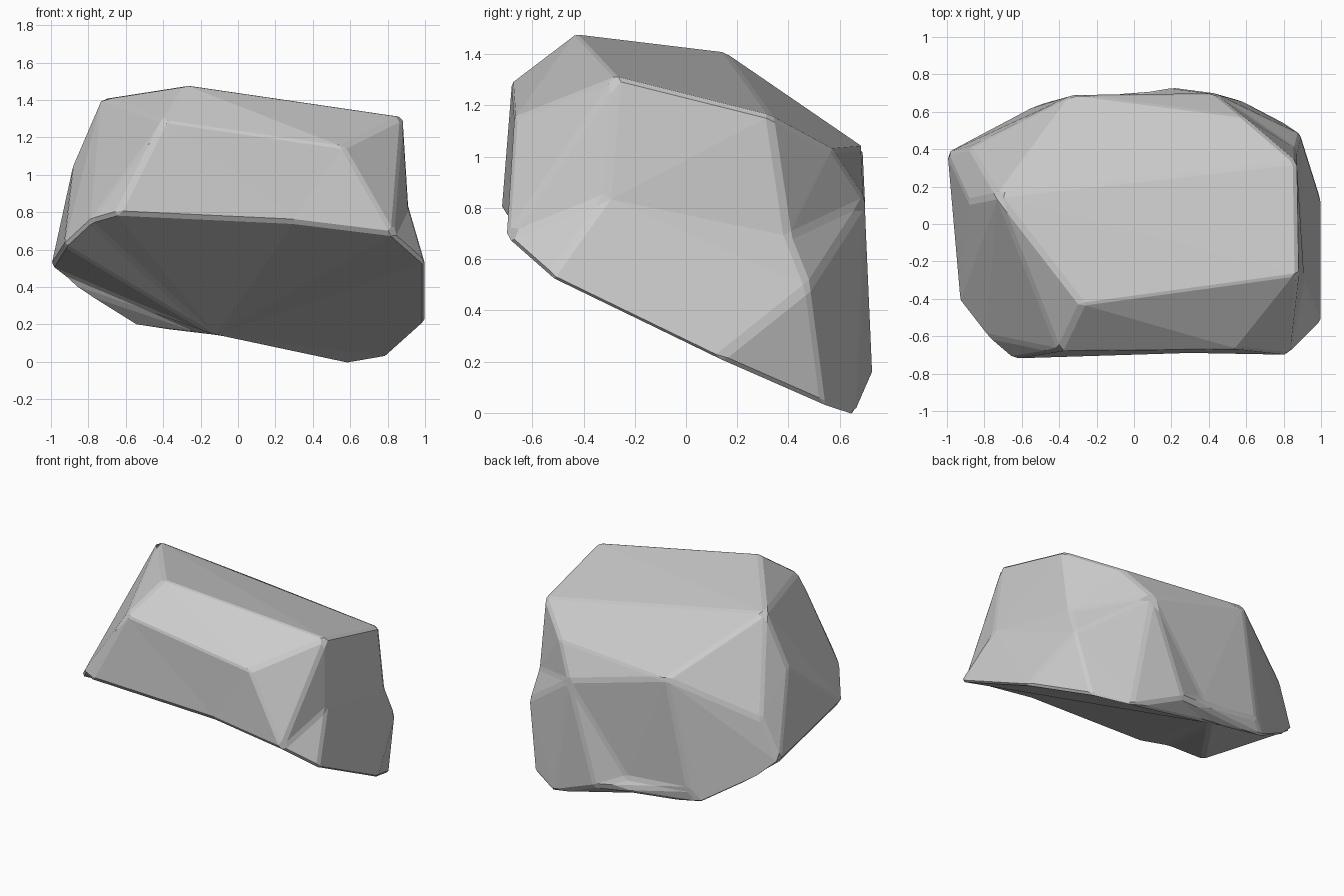
import bpy
import bmesh
from mathutils import Vector

default_cube = bpy.data.objects.get("Cube")
if default_cube:
    bpy.data.objects.remove(default_cube, do_unlink=True)

# Outer corners of the boulder
corners = dict(
    # crown
    crown_left=(-.73, .15, 1.41), peak=(-.28, -.43, 1.48),
    crown_front=(.88, -.27, 1.31), crown_back=(.87, .33, 1.16),
    # front brow and lip
    brow_left=(-.4, -.68, 1.29), brow_right=(.56, -.67, 1.15),
    lip_end=(-.93, -.42, .62), lip_bend=(-.79, -.6, .75), lip_left=(-.65, -.72, .79),
    lip_right=(.83, -.7, .68), lip_corner=(1, -.53, .53),
    # left flank
    flank_top=(-.88, .12, 1.06), flank_back=(-.88, .41, .79),
    flank_tip=(-1, .38, .51), flank_low=(-.87, .45, .39),
    # back wall
    wall_left=(-.33, .69, 1.04), wall_right=(.43, .7, .83), wall_top=(.59, .57, 1.03),
    wall_low=(-.47, .65, .28), wall_bulge=(.2, .73, .15),
    # base and right flank
    base_left=(-.55, .62, .19), base_back=(.57, .66, -.01), base_right=(.8, .54, .03),
    flank_bottom=(1, .13, .21), flank_knee=(.89, .48, .49),
)

# Sunken corners: name, position, side it lies on, outer corners around it
dents = [
    ("right_hollow", (.91, -.31, .84), (1, 0, 0),
     "crown_front lip_right lip_corner flank_bottom flank_knee crown_back"),
    ("back_hollow", (.87, .4, .69), (.8, .6, 0),
     "crown_back flank_knee right_hollow wall_right wall_top"),
    ("base_hollow", (-.13, .6, .14), (0, 0, -1),
     "lip_end lip_bend lip_left lip_right lip_corner flank_bottom base_right "
     "base_back base_left flank_tip flank_low wall_low wall_bulge"),
    ("wall_hollow", (-.01, .67, .25), (0, 1, 0),
     "wall_left wall_right wall_low wall_bulge base_hollow"),
    ("lip_hollow", (.3, -.69, .745), (0, -1, 0),
     "brow_left brow_right lip_left lip_right base_hollow"),
]


def press_dent(bm, verts, name, position, side, around):
    """Replace the facets between the given corners by a fan to a sunken corner."""
    ring = {verts[corner] for corner in around.split()}
    region = {f for f in bm.faces
              if ring.issuperset(f.verts) and f.normal.dot(Vector(side)) > .2}
    rim = []
    for face in region:
        for loop in face.loops:
            if not any(f in region for f in loop.edge.link_faces if f != face):
                rim.append((loop.vert, loop.link_loop_next.vert))
    bmesh.ops.delete(bm, geom=list(region), context='FACES_ONLY')
    verts[name] = bm.verts.new(position)
    for start, end in rim:
        bm.faces.new((start, end, verts[name])).normal_update()
    loose = [e for e in bm.edges if not e.link_faces]
    bmesh.ops.delete(bm, geom=loose, context='EDGES')


# Faceted stone body: a convex shell, then the dents pressed in
bm = bmesh.new()
verts = {name: bm.verts.new(position) for name, position in corners.items()}
bmesh.ops.convex_hull(bm, input=list(bm.verts), use_existing_faces=False)
bmesh.ops.recalc_face_normals(bm, faces=list(bm.faces))
for dent in dents:
    press_dent(bm, verts, *dent)
bmesh.ops.delete(bm, geom=[v for v in bm.verts if not v.link_faces], context='VERTS')
bmesh.ops.recalc_face_normals(bm, faces=list(bm.faces))

mesh = bpy.data.meshes.new("boulder")
bm.to_mesh(mesh)
bm.free()
boulder = bpy.data.objects.new("boulder", mesh)
bpy.context.collection.objects.link(boulder)

# Worn edges
worn_edges = boulder.modifiers.new("worn_edges", 'BEVEL')
worn_edges.width = .018
worn_edges.segments = 1
worn_edges.limit_method = 'ANGLE'
worn_edges.angle_limit = .25

# Plain grey stone
stone = bpy.data.materials.new("grey_stone")
stone.use_nodes = True
grey = (.6, .6, .6, 1)
stone.diffuse_color = grey
stone.node_tree.nodes["Principled BSDF"].inputs["Base Color"].default_value = grey
mesh.materials.append(stone)
